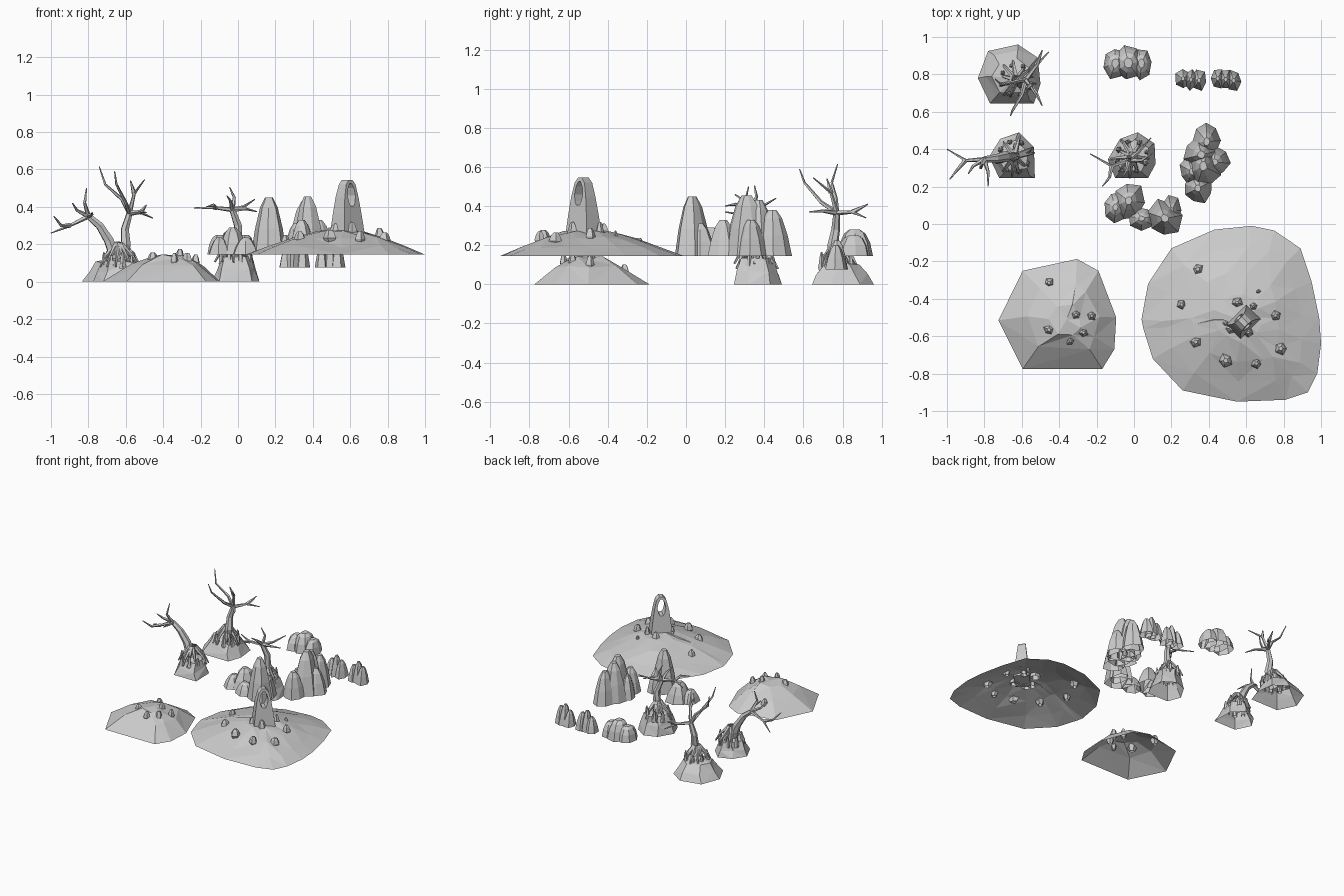
import bpy, bmesh, math, random
from mathutils import Vector

random.seed(4)


def finish(bm, name):
    bmesh.ops.recalc_face_normals(bm, faces=bm.faces)
    me = bpy.data.meshes.new(name)
    bm.to_mesh(me)
    bm.free()
    ob = bpy.data.objects.new(name, me)
    bpy.context.collection.objects.link(ob)
    return ob


def skin(bm, loops, cap_end=True):
    """Join successive vertex loops with quads."""
    rings = [[bm.verts.new(p) for p in loop] for loop in loops]
    n = len(rings[0])
    for a, b in zip(rings, rings[1:]):
        for i in range(n):
            j = (i + 1) % n
            bm.faces.new((a[i], a[j], b[j], b[i]))
    if cap_end:
        bm.faces.new(rings[-1])
    return rings


def mound(name, outline, centre, profile, jitter=0.01):
    """Open-bottomed faceted hill: outline scaled inward to a peak."""
    bm = bmesh.new()
    c = Vector(centre)
    loops = []
    for s, z in profile[:-1]:
        j = 0 if s == 1 else jitter
        loops.append([(c.x + (x - c.x) * s + random.uniform(-j, j),
                       c.y + (y - c.y) * s + random.uniform(-j, j),
                       z + random.uniform(-j, j) * 0.5) for x, y in outline])
    last = skin(bm, loops, False)[-1]
    tip = bm.verts.new((c.x, c.y, profile[-1][1]))
    for i in range(len(last)):
        bm.faces.new((last[i], last[(i + 1) % len(last)], tip))
    bmesh.ops.triangulate(bm, faces=bm.faces)
    finish(bm, name)


def rocks(name, specs, sides=7, jag=0.14, profile=((0, 1), (.45, .78), (.82, .5), (1, .22))):
    """Cluster of tapered stones: (x, y, rx, ry, bottom, top)."""
    bm = bmesh.new()
    for x, y, rx, ry, z0, z1 in specs:
        turn = random.uniform(0, 6)
        wob = [1 + random.uniform(-jag, jag) for _ in range(sides)]
        loops = []
        for t, s in profile:
            loops.append([(x + rx * s * wob[i] * math.cos(turn + math.tau * i / sides),
                           y + ry * s * wob[i] * math.sin(turn + math.tau * i / sides),
                           z0 + (z1 - z0) * t) for i in range(sides)])
        skin(bm, loops)
    finish(bm, name)


def limb(bm, pts, r0, r1, sides=5):
    """Tapered tube along a path."""
    pts = [Vector(p) for p in pts]
    loops = []
    for k, p in enumerate(pts):
        d = (pts[min(k + 1, len(pts) - 1)] - pts[max(k - 1, 0)]).normalized()
        u = d.cross(Vector((0.35, 0.9, 0.2))).normalized()
        v = d.cross(u)
        r = r0 + (r1 - r0) * k / (len(pts) - 1)
        loops.append([p + r * (u * math.cos(a) + v * math.sin(a))
                      for a in (math.tau * i / sides for i in range(sides))])
    skin(bm, loops)


def tree(name, trunk, branches, root_z):
    bm = bmesh.new()
    limb(bm, trunk, 0.034, 0.017, 6)
    for b in branches:
        limb(bm, b, 0.014, 0.003)
    finish(bm, name + "_trunk")
    # roots clawing out over the hill
    bm = bmesh.new()
    x, y, _ = trunk[0]
    for i in range(11):
        a = math.tau * i / 11 + random.uniform(-.2, .2)
        k = random.uniform(.8, 1.15)
        limb(bm, [(x + r * k * math.cos(a), y + r * k * math.sin(a), root_z + h)
                  for r, h in ((.015, .08), (.045, .045), (.075, .01), (.1, -.04))], .016, .005)
    finish(bm, name + "_roots")
    # stones standing between the roots
    rocks(name + "_stones", [(x + .08 * math.cos(a), y + .08 * math.sin(a), .017, .017,
                              root_z - .05, root_z + random.uniform(.02, .05))
                             for a in (i * math.tau / 8 + .3 for i in range(8))], 5)


# large island
big = [(.63, -.01), (.75, -.035), (.89, -.13), (.95, -.31), (.99, -.5), (1, -.64), (.98, -.8),
       (.93, -.9), (.81, -.94), (.55, -.95), (.26, -.89), (.1, -.72), (.05, -.56), (.04, -.51),
       (.075, -.32), (.2, -.13), (.43, -.03)]
mound("large_island", big, (.56, -.51),
      [(1, .145), (.78, .188), (.5, .236), (.25, .268), (0, .283)], .012)

# small island
small = [(-.595, -.25), (-.305, -.187), (-.19, -.25), (-.095, -.5), (-.105, -.67),
         (-.17, -.775), (-.595, -.775), (-.725, -.515)]
mound("small_island", small, (-.36, -.51), [(1, 0), (.6, .094), (.25, .138), (0, .143)], .02)


def scatter(name, pts, centre, radius, low, high, size):
    specs = []
    for x, y in pts:
        s = math.hypot(x - centre[0], y - centre[1]) / radius
        z = high - (high - low) * s ** 1.5
        r = size * random.uniform(.8, 1.15)
        specs.append((x, y, r, r, z - .03, z + .042))
    rocks(name, specs, 5, .2, ((0, .6), (.4, 1), (.8, .7), (1, .35)))


# loose stones
scatter("large_island_stones", [(.34, -.24), (.255, -.43), (.33, -.63), (.49, -.73),
        (.655, -.745), (.785, -.665), (.755, -.49)], (.56, -.51), .47, .145, .283, .032)
scatter("small_island_stones", [(-.455, -.315), (-.225, -.49), (-.455, -.565), (-.27, -.58),
        (-.34, -.625), (-.31, -.485)], (-.36, -.51), .31, 0, .145, .026)

# standing stone with an eye-shaped hole, turned to the diagonal
bm = bmesh.new()
outer = [(-.075, .25), (-.064, .36), (-.052, .45), (-.034, .52), (-.012, .545), (.014, .545),
         (.036, .52), (.052, .45), (.066, .36), (.08, .25)]
inner = [(-.012, .405), (-.022, .425), (-.03, .46), (-.022, .5), (-.007, .525), (.007, .525),
         (.022, .5), (.03, .46), (.022, .425), (.012, .405)]


def place(u, z, side):
    t = side * (.055 - (z - .25) * .1)
    return (.583 + (u + t) * .707, -.525 + (u - t) * .707, z)


loops = [[place(u, z, s) for u, z in ring]
         for ring, s in ((outer, 1), (inner, 1), (inner, -1), (outer, -1), (outer, 1))]
skin(bm, loops, False)
bmesh.ops.remove_doubles(bm, verts=bm.verts, dist=1e-5)
finish(bm, "standing_stone")
rocks("standing_stone_footing", [(.52, -.56, .04, .035, .24, .31), (.55, -.42, .04, .035, .24, .31),
      (.64, -.44, .025, .025, .24, .32), (.665, -.36, .015, .015, .23, .275),
      (.61, -.58, .035, .03, .24, .32), (.49, -.53, .025, .025, .24, .29)], 5)

# tree hills
hill_a = [(-.835, .78), (-.78, .925), (-.62, .96), (-.515, .89), (-.5, .75), (-.535, .645), (-.77, .645)]
hill_b = [(-.775, .36), (-.715, .455), (-.615, .49), (-.535, .41), (-.53, .245), (-.72, .245)]
hill_c = [(-.14, .345), (-.075, .455), (.02, .49), (.11, .43), (.115, .32), (.075, .245), (-.1, .245)]
mound("tree_hill_back", hill_a, (-.64, .78), [(1, 0), (.82, .05), (.58, .105), (0, .13)])
mound("tree_hill_left", hill_b, (-.65, .36), [(1, 0), (.82, .05), (.62, .11), (0, .13)])
mound("tree_hill_middle", hill_c, (-.01, .36), [(1, 0), (.82, .07), (.66, .135), (0, .15)])

# dead trees
J = (-.58, .77, .365)
tree("back_tree", [(-.63, .77, .08), (-.6, .75, .2), (-.605, .765, .28), J], [
    [J, (-.62, .765, .44), (-.71, .745, .52), (-.742, .775, .615)],
    [J, (-.6, .69, .42), (-.65, .605, .52), (-.66, .58, .59)],
    [J, (-.555, .74, .47), (-.5, .65, .545)],
    [(-.555, .74, .47), (-.575, .72, .54)],
    [J, (-.52, .85, .37), (-.455, .92, .34)],
    [(-.52, .85, .37), (-.49, .93, .41)],
    [J, (-.52, .7, .375), (-.49, .63, .37)]], .125)
J = (-.8, .345, .35)
tree("left_tree", [(-.64, .36, .08), (-.69, .36, .22), (-.74, .35, .3), J], [
    [J, (-.9, .34, .3), (-1, .4, .26)],
    [(-.9, .34, .3), (-.945, .29, .3), (-.985, .24, .35)],
    [J, (-.82, .3, .42), (-.81, .32, .5)],
    [J, (-.86, .31, .38), (-.885, .27, .42)],
    [J, (-.78, .28, .36), (-.78, .2, .37)]], .12)
J = (-.03, .34, .385)
tree("middle_tree", [(-.01, .36, .08), (-.005, .36, .22), (.0, .36, .3), J], [
    [J, (-.12, .31, .395), (-.235, .375, .395)],
    [(-.12, .31, .395), (-.13, .25, .41), (-.17, .2, .4)],
    [J, (-.02, .36, .45), (-.045, .35, .505)],
    [J, (.03, .39, .4), (.09, .46, .44)],
    [J, (.04, .34, .39), (.1, .38, .375)],
    [J, (-.04, .29, .43), (-.06, .25, .46)]], .145)

# front boulders
rocks("front_boulders", [(-.03, .125, .085, .1, .145, .29), (-.1, .09, .06, .08, .145, .235),
      (.04, .03, .075, .06, .145, .235), (.165, .03, .09, .1, .145, .45),
      (.2, .07, .055, .08, .145, .31)], 7)
# tall crag
rocks("tall_crag", [(.37, .31, .095, .12, .145, .455), (.39, .44, .075, .1, .145, .38),
      (.34, .19, .08, .08, .145, .33), (.43, .33, .08, .08, .145, .33),
      (.31, .28, .065, .08, .145, .31), (.36, .37, .09, .09, .145, .43)], 8)
# low back outcrop
rocks("back_outcrop", [(-.1, .86, .065, .085, .145, .25), (-.03, .86, .075, .09, .145, .28),
      (.04, .86, .06, .085, .145, .25)], 7, .12, ((0, 1), (.5, .85), (.85, .6), (1, .3)))
# two rows of small pointed stones
for label, x in (("left", .305), ("right", .49)):
    rocks("pointed_stones_" + label, [(x + d, .772 + e, .042, .055, .075, h)
          for d, e, h in ((-.043, .005, .19), (0, .0, .225), (.043, -.005, .2))], 6)
